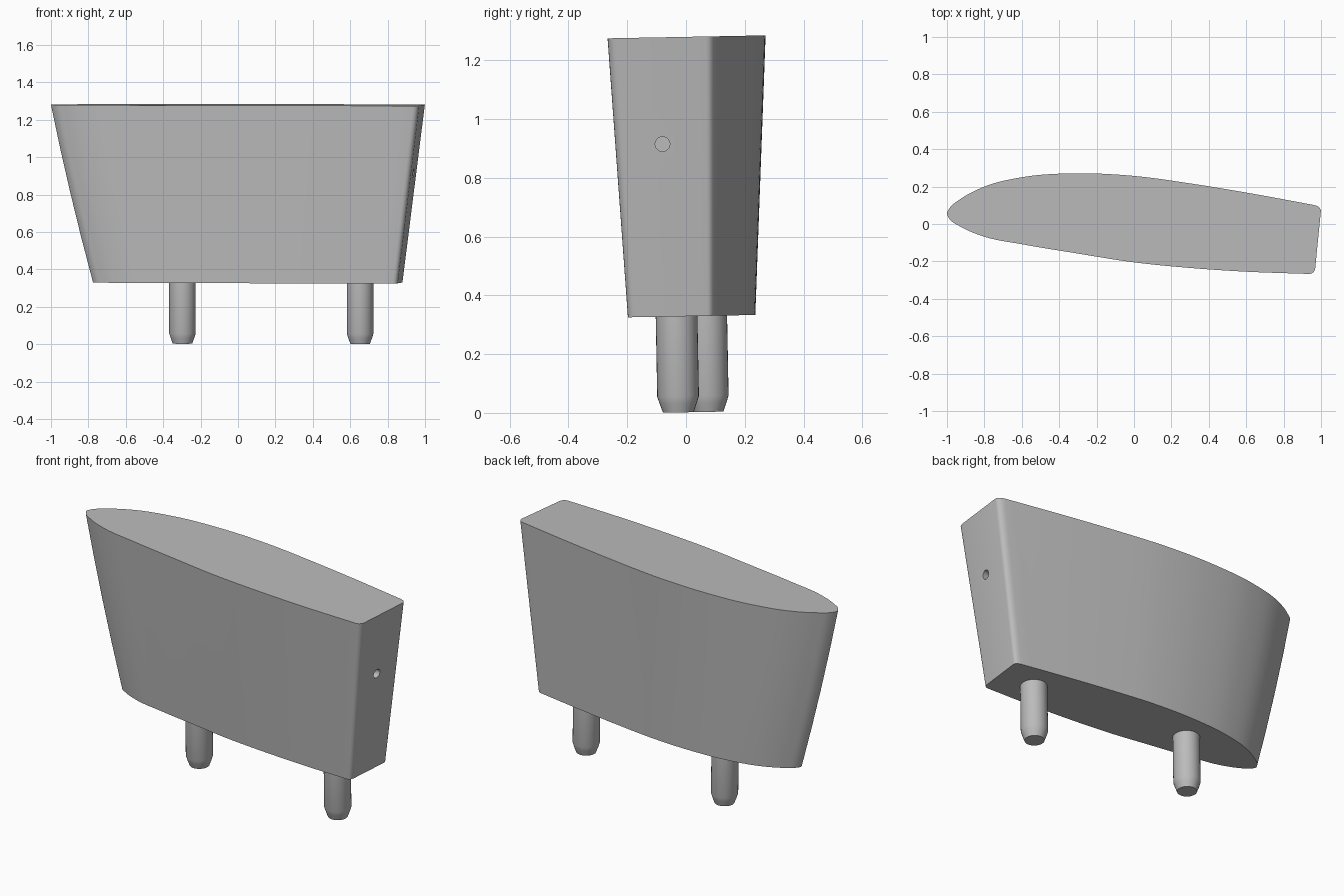
import bpy
import bmesh
import math
from mathutils import Vector, Matrix
from mathutils.geometry import interpolate_bezier

cube = bpy.data.objects.get("Cube")
if cube:
    bpy.data.objects.remove(cube, do_unlink=True)

TILT = 0.0187  # the whole piece leans slightly about the long axis

grey = bpy.data.materials.new("plain grey")
grey.use_nodes = True
colour = (0.5, 0.5, 0.5, 1)
grey.diffuse_color = colour
grey.node_tree.nodes["Principled BSDF"].inputs["Base Color"].default_value = colour


def make_object(name, bm):
    bmesh.ops.recalc_face_normals(bm, faces=bm.faces)
    mesh = bpy.data.meshes.new(name)
    bm.to_mesh(mesh)
    bm.free()
    mesh.materials.append(grey)
    obj = bpy.data.objects.new(name, mesh)
    bpy.context.collection.objects.link(obj)
    return obj


def loft(name, rings):
    """Skin a stack of closed rings and cap both ends."""
    bm = bmesh.new()
    loops = [[bm.verts.new(p) for p in ring] for ring in rings]
    n = len(loops[0])
    for low, high in zip(loops, loops[1:]):
        for i in range(n):
            j = (i + 1) % n
            bm.faces.new((low[i], low[j], high[j], high[i]))
    bm.faces.new(loops[0])
    bm.faces.new(loops[-1])
    return make_object(name, bm)


def activate(obj):
    bpy.ops.object.select_all(action='DESELECT')
    obj.select_set(True)
    bpy.context.view_layer.objects.active = obj


def smooth(obj):
    activate(obj)
    bpy.ops.object.shade_smooth_by_angle(angle=math.radians(30))


def spline(points, steps):
    """Smooth open curve through unevenly spaced points."""
    slopes = []
    for i, p in enumerate(points):
        if 0 < i < len(points) - 1:
            a, b = p - points[i - 1], points[i + 1] - p
            la, lb = a.length, b.length
            slopes.append((a / la * lb + b / lb * la) / (la + lb))
        else:
            k = min(i, len(points) - 2)
            slopes.append((points[k + 1] - points[k]).normalized())
    out = []
    for i in range(len(points) - 1):
        p, q = points[i], points[i + 1]
        third = (q - p).length / 3
        out += interpolate_bezier(p, p + slopes[i] * third,
                                  q - slopes[i + 1] * third, q, steps)[:-1]
    return out + [points[-1]]


def corner(a, tip, b, steps=6):
    a, tip, b = Vector(a), Vector(tip), Vector(b)
    return interpolate_bezier(a, a.lerp(tip, 0.6), b.lerp(tip, 0.6), b, steps)


# Top outline: long sides round the nose, then the two small end corners
side = [(0.96, 0.102), (0.6, 0.168), (0.3, 0.217), (0, 0.257), (-0.3, 0.271),
        (-0.6, 0.25), (-0.8, 0.2), (-0.93, 0.132), (-0.985, 0.087), (-1, 0.055),
        (-0.985, 0.025), (-0.93, -0.013), (-0.8, -0.068), (-0.6, -0.108),
        (-0.3, -0.158), (0, -0.205), (0.3, -0.235), (0.6, -0.255), (0.935, -0.267)]
outline = spline([Vector(p) for p in side], 7)
outline += corner((0.935, -0.267), (0.966, -0.268), (0.969, -0.235))[1:]
outline += corner((0.999, 0.067), (1.003, 0.094), (0.96, 0.102))[:-1]

# Tapered body
rings = []
for level in range(5):
    t = level / 4
    ring = []
    for p in outline:
        low = Vector((p.x * 0.8275 + 0.0525, p.y * 0.806 + 0.0175))
        q = low.lerp(p, t)
        q.x -= 0.008 * 4 * t * (1 - t) * (1 - p.x) / 2  # faint bow at the nose
        ring.append((q.x, q.y, 0.329 + 0.951 * t + TILT * q.y))
    rings.append(ring)
body = loft("body", rings)

# Small blind hole in the blunt end
bm = bmesh.new()
bmesh.ops.create_cone(bm, cap_ends=True, segments=32, radius1=0.025,
                      radius2=0.025, depth=0.24,
                      matrix=Matrix.Translation((0.94, -0.08, 0.915))
                      @ Matrix.Rotation(math.pi / 2, 4, 'Y'))
cutter = make_object("hole_cutter", bm)
cutter.hide_render = True
cut = body.modifiers.new("end_hole", 'BOOLEAN')
cut.operation = 'DIFFERENCE'
cut.solver = 'EXACT'
cut.object = cutter
activate(body)
bpy.ops.object.modifier_apply(modifier=cut.name)
bpy.data.objects.remove(cutter, do_unlink=True)
smooth(body)


# Pegs with tapered tips
def peg(name, x, y):
    rings = []
    for radius, z in ((0.052, 0), (0.063, 0.03), (0.071, 0.055), (0.071, 0.36)):
        ring = []
        for i in range(32):
            a = math.tau * i / 32
            py = y + radius * math.sin(a)
            ring.append((x + radius * math.cos(a), py - TILT * z,
                         z + 0.002 + TILT * py))
        rings.append(ring)
    smooth(loft(name, rings))


peg("rear_peg", 0.653, -0.026)
peg("nose_peg", -0.297, 0.075)
